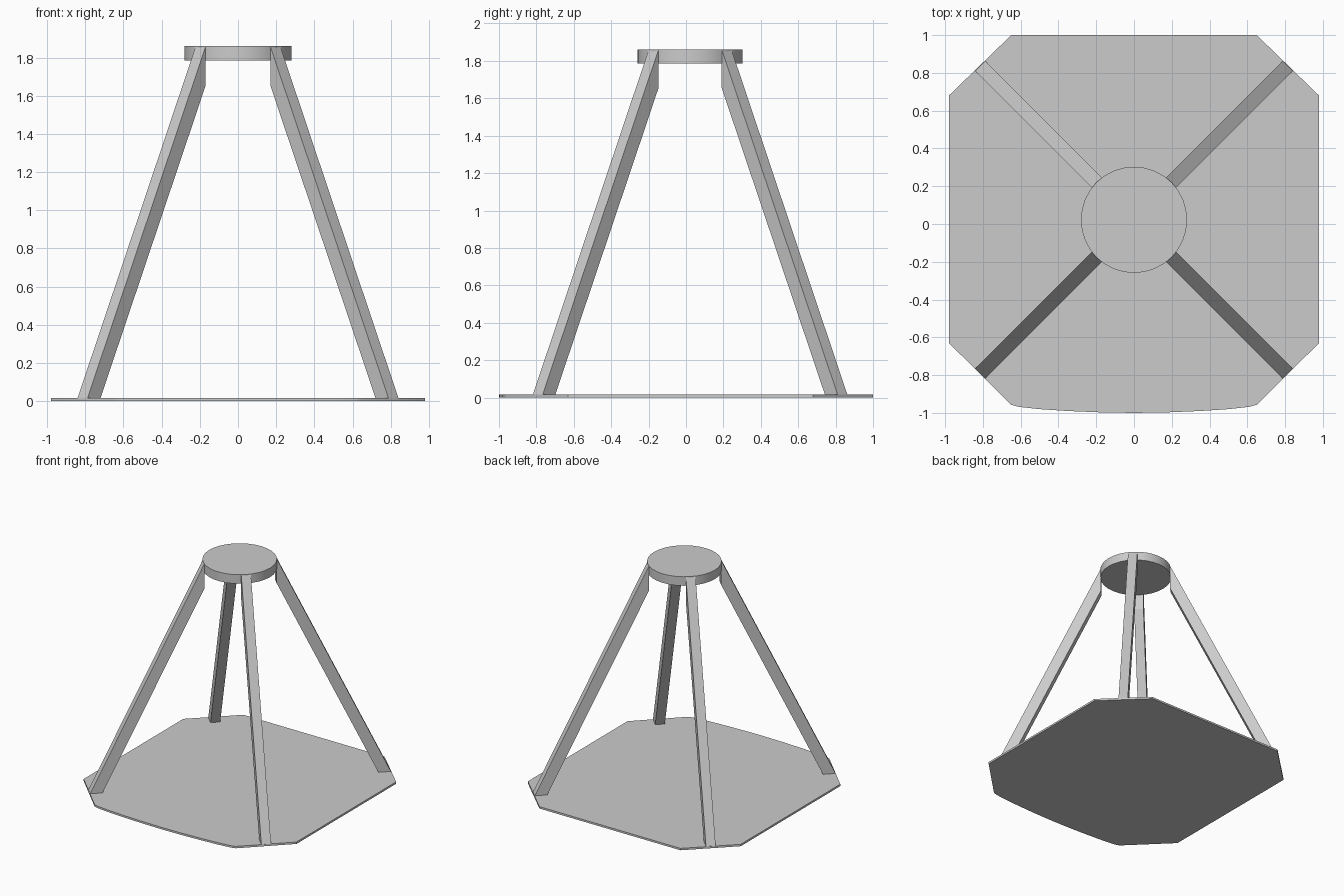
import bpy, bmesh, math
from mathutils import Matrix, Vector

if "Cube" in bpy.data.objects:
    bpy.data.objects.remove(bpy.data.objects["Cube"], do_unlink=True)

GREY = (0.6, 0.6, 0.6, 1)
grey = bpy.data.materials.new("plain grey")
grey.use_nodes = True
grey.diffuse_color = GREY
grey.node_tree.nodes["Principled BSDF"].inputs["Base Color"].default_value = GREY

CENTRE_Y = 0.022
PLATE_TOP = 0.016
DISC_TOP = 1.86


def extrude_outline(name, points, offset, matrix=Matrix()):
    """Solid made by sweeping a flat outline along an offset."""
    bm = bmesh.new()
    face = bm.faces.new([bm.verts.new(p) for p in points])
    swept = bmesh.ops.extrude_face_region(bm, geom=[face], use_keep_orig=True)
    moved = [g for g in swept["geom"] if isinstance(g, bmesh.types.BMVert)]
    bmesh.ops.translate(bm, verts=moved, vec=Vector(offset))
    bmesh.ops.recalc_face_normals(bm, faces=bm.faces)
    bm.transform(matrix)
    mesh = bpy.data.meshes.new(name)
    bm.to_mesh(mesh)
    bm.free()
    obj = bpy.data.objects.new(name, mesh)
    bpy.context.collection.objects.link(obj)
    mesh.materials.append(grey)
    return obj


def smooth(obj):
    bpy.ops.object.select_all(action="DESELECT")
    obj.select_set(True)
    bpy.context.view_layer.objects.active = obj
    bpy.ops.object.shade_smooth_by_angle(angle=math.radians(30))


# Base plate: clipped corners, gently bowed front edge
half = [(0.65, 1), (0.98, 0.68), (0.98, -0.63), (0.65, -0.957),
        (0.61, -0.968), (0.5, -0.98), (0.35, -0.99), (0.18, -0.997)]
outline = half + [(0, -1)] + [(-x, y) for x, y in reversed(half)]
smooth(extrude_outline("base_plate", [(x, y, 0) for x, y in outline], (0, 0, PLATE_TOP)))

# Round top disc
segments, radius = 32, 0.281
ring = [(radius * math.cos(math.tau * i / segments),
         radius * math.sin(math.tau * i / segments) + CENTRE_Y, 1.785)
        for i in range(segments)]
smooth(extrude_outline("top_disc", ring, (0, 0, DISC_TOP - 1.785)))

# Four slanted legs, running from the disc rim to the clipped corners
width = 0.074
profile = [(0.276, DISC_TOP), (0.276, 1.655), (1.056, PLATE_TOP), (1.152, PLATE_TOP)]
for i, name in enumerate(("back_left_leg", "back_right_leg",
                          "front_right_leg", "front_left_leg")):
    turn = Matrix.Rotation(math.radians(45 + 90 * i), 4, "Z")
    place = Matrix.Translation((0, CENTRE_Y, 0)) @ turn
    extrude_outline(name, [(r, -width / 2, z) for r, z in profile], (0, width, 0), place)
